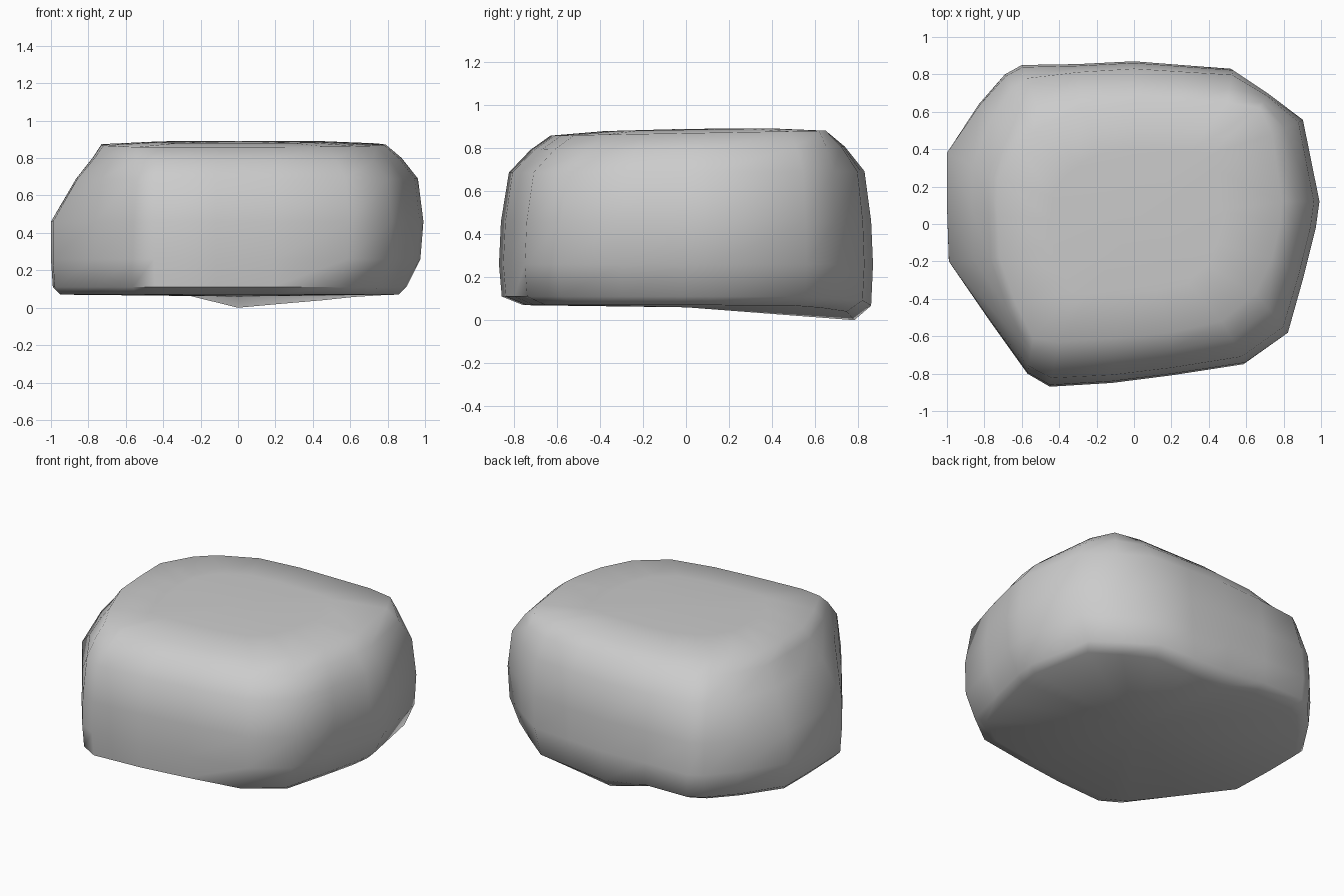
import bpy, bmesh, math

cube = bpy.data.objects.get("Cube")
if cube:
    bpy.data.objects.remove(cube)

stone = bpy.data.materials.new("stone grey")
stone.use_nodes = True
grey = (0.6, 0.6, 0.6, 1)
stone.diffuse_color = grey
stone.node_tree.nodes["Principled BSDF"].inputs["Base Color"].default_value = grey

# Plan outline of the boulder's girth, anticlockwise
girth = [(-1, .38), (-1, .1), (-.99, -.2), (-.77, -.52), (-.57, -.8), (-.45, -.87),
         (-.12, -.85), (.2, -.81), (.6, -.75), (.83, -.59), (.91, -.3), (.98, -.02), (1, .12),
         (.91, .56), (.72, .7), (.53, .83), (.26, .85), (0, .87), (-.3, .855), (-.6, .85),
         (-.69, .8), (-.83, .64)]

# Matching outline of the crown, with a sharper back left corner and a cut back right one
crown = [(-.73, .24), (-.73, .04), (-.72, -.18), (-.63, -.43), (-.54, -.61), (-.4, -.63),
         (-.1, -.61), (.2, -.58), (.47, -.52), (.65, -.37), (.74, -.18), (.78, 0), (.79, .12),
         (.74, .48), (.67, .62), (.5, .65), (.25, .65), (0, .65), (-.28, .62), (-.48, .53),
         (-.54, .49), (-.62, .42)]

# Lower levels: height, then reach to the -x, +x, -y and +y sides
skirt = [(.07, .95, .86, .87, .9), (.11, .99, .9, .985, .99), (.26, 1, .975, 1, 1)]
# Upper levels: height, blend to the crown on the -x side and elsewhere
shoulder = [(.46, 0, .04), (.69, .5, .18), (.8, .83, .6), (.87, 1, 1)]


def bottom_dip(x, y):
    """Lets the underside sag towards the middle of the back."""
    side = max(0, 1 - abs(x) / (.85 if x > 0 else .28))
    return .07 * side * min(1, max(0, y / .78)) ** 2


bm = bmesh.new()
rings = []
for z, left, right, front, back in skirt:
    ring = []
    for px, py in girth:
        x = px * (right if px > 0 else left)
        y = py * (back if py > 0 else front)
        dip = bottom_dip(x, y) * max(0, 1 - 10 * (z - .07))
        ring.append(bm.verts.new((x, y, z - dip)))
    rings.append(ring)

for z, left, other in shoulder:
    ring = []
    for (gx, gy), (cx, cy) in zip(girth, crown):
        blend = other + (left - other) * max(0, -gx) ** 4
        x, y = gx + (cx - gx) * blend, gy + (cy - gy) * blend
        ring.append(bm.verts.new((x, y, z + .018 * y * other)))
    rings.append(ring)
rings.append([bm.verts.new((x * .6, y * .6, .886 + .01 * y)) for x, y in crown])

# Sides
count = len(girth)
for low, high in zip(rings, rings[1:]):
    for k in range(count):
        n = (k + 1) % count
        bm.faces.new((low[k], low[n], high[n], high[k]))

# Crown and underside
for ring, height in ((rings[-1], .89), (rings[0], .06)):
    centre = bm.verts.new((0, 0, height))
    for k in range(count):
        bm.faces.new((ring[k], ring[(k + 1) % count], centre))

bmesh.ops.recalc_face_normals(bm, faces=bm.faces)
mesh = bpy.data.meshes.new("boulder")
bm.to_mesh(mesh)
bm.free()
boulder = bpy.data.objects.new("boulder", mesh)
bpy.context.collection.objects.link(boulder)
mesh.materials.append(stone)

# Smooth stone with a crisp lower rim
bpy.context.view_layer.objects.active = boulder
boulder.select_set(True)
bpy.ops.object.shade_smooth_by_angle(angle=math.radians(60))
